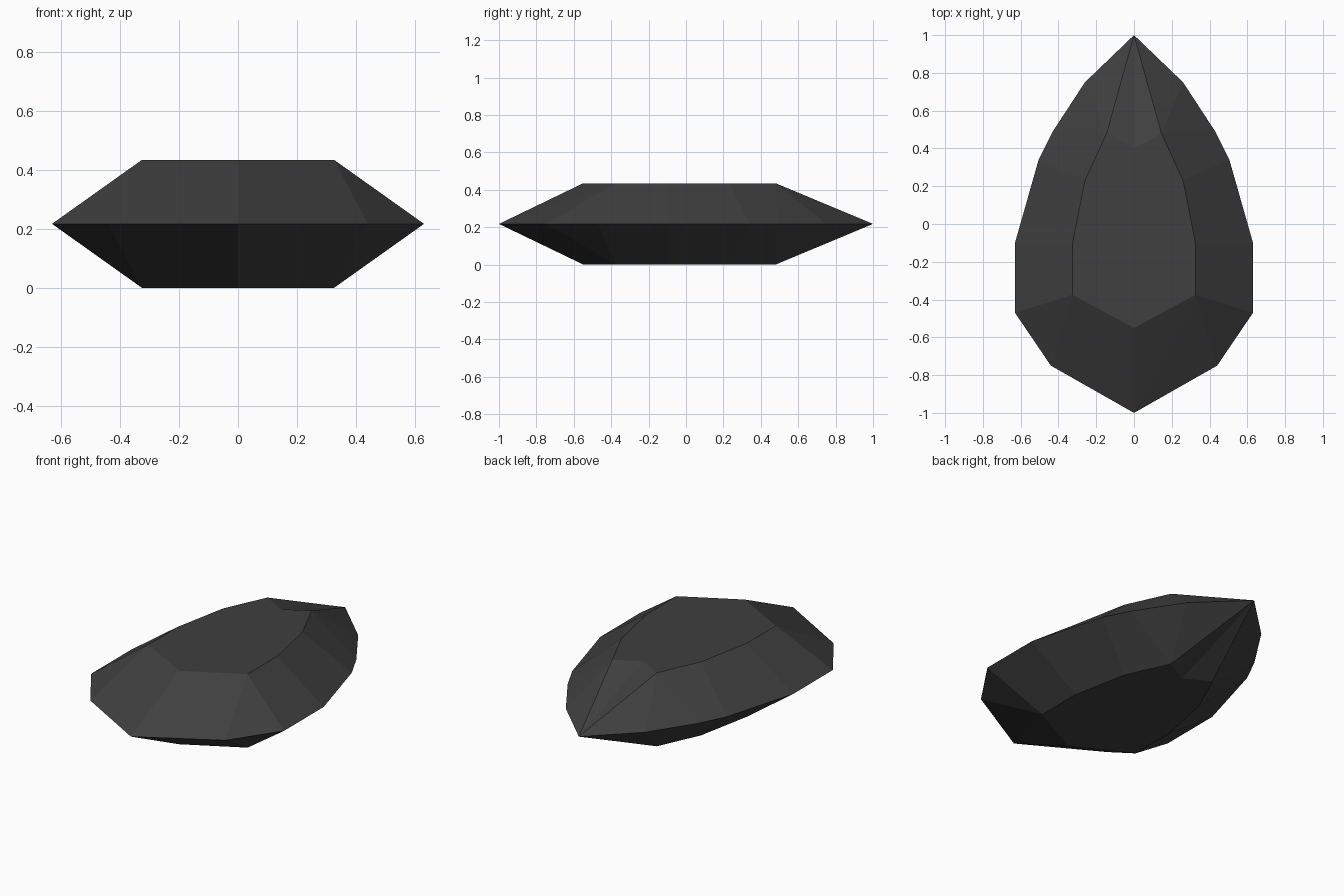
import bpy
import bmesh

if "Cube" in bpy.data.objects:
    bpy.data.objects.remove(bpy.data.objects["Cube"], do_unlink=True)

MID, HALF = 0.218, 0.217

# Half outlines from the pointed back tip to the front tip
girdle = [(0, 1), (0.26, 0.75), (0.43, 0.49), (0.505, 0.34),
          (0.63, -0.1), (0.63, -0.47), (0.44, -0.75), (0, -1)]
table = [(0, 0.4), (0.145, 0.48), (0.26, 0.23),
         (0.325, -0.1), (0.325, -0.375), (0, -0.55)]

# Facets joining girdle (g) and table (t) corners on one half
shared = ["g0 t1 t0", "g0 g1 t1", "g1 g2 t1", "g2 g3 t2 t1",
          "g3 g4 t3 t2", "g4 g5 t4 t3", "g5 g6 t4"]
front_facets = {1: ["g6 g7 t4", "g7 t5 t4"],
                -1: ["g6 g7 t5", "g6 t5 t4"]}

mat = bpy.data.materials.new("dark_stone")
mat.use_nodes = True
colour = (0.05, 0.05, 0.05, 1)
mat.diffuse_color = colour
bsdf = next(n for n in mat.node_tree.nodes if n.type == "BSDF_PRINCIPLED")
bsdf.inputs["Base Color"].default_value = colour

bm = bmesh.new()
for level in (1, -1):
    rim = {}
    for side in (1, -1):
        # Corners of this quarter of the gem
        v = {}
        for i, (x, y) in enumerate(girdle):
            v[f"g{i}"] = bm.verts.new((x * side, y, MID))
        for i, (x, y) in enumerate(table):
            v[f"t{i}"] = bm.verts.new((x * side, y, MID + level * HALF))
        # Sloping facets
        for facet in shared + front_facets[side]:
            bm.faces.new([v[name] for name in facet.split()])
        rim[side] = [v[f"t{i}"] for i in range(len(table))]
    # Flat table across both halves
    bm.faces.new(rim[1] + rim[-1][-2:0:-1])

bmesh.ops.remove_doubles(bm, verts=bm.verts, dist=0.0005)
bmesh.ops.recalc_face_normals(bm, faces=bm.faces)

mesh = bpy.data.meshes.new("faceted_stone")
bm.to_mesh(mesh)
bm.free()
mesh.materials.append(mat)
stone = bpy.data.objects.new("faceted_stone", mesh)
bpy.context.collection.objects.link(stone)
